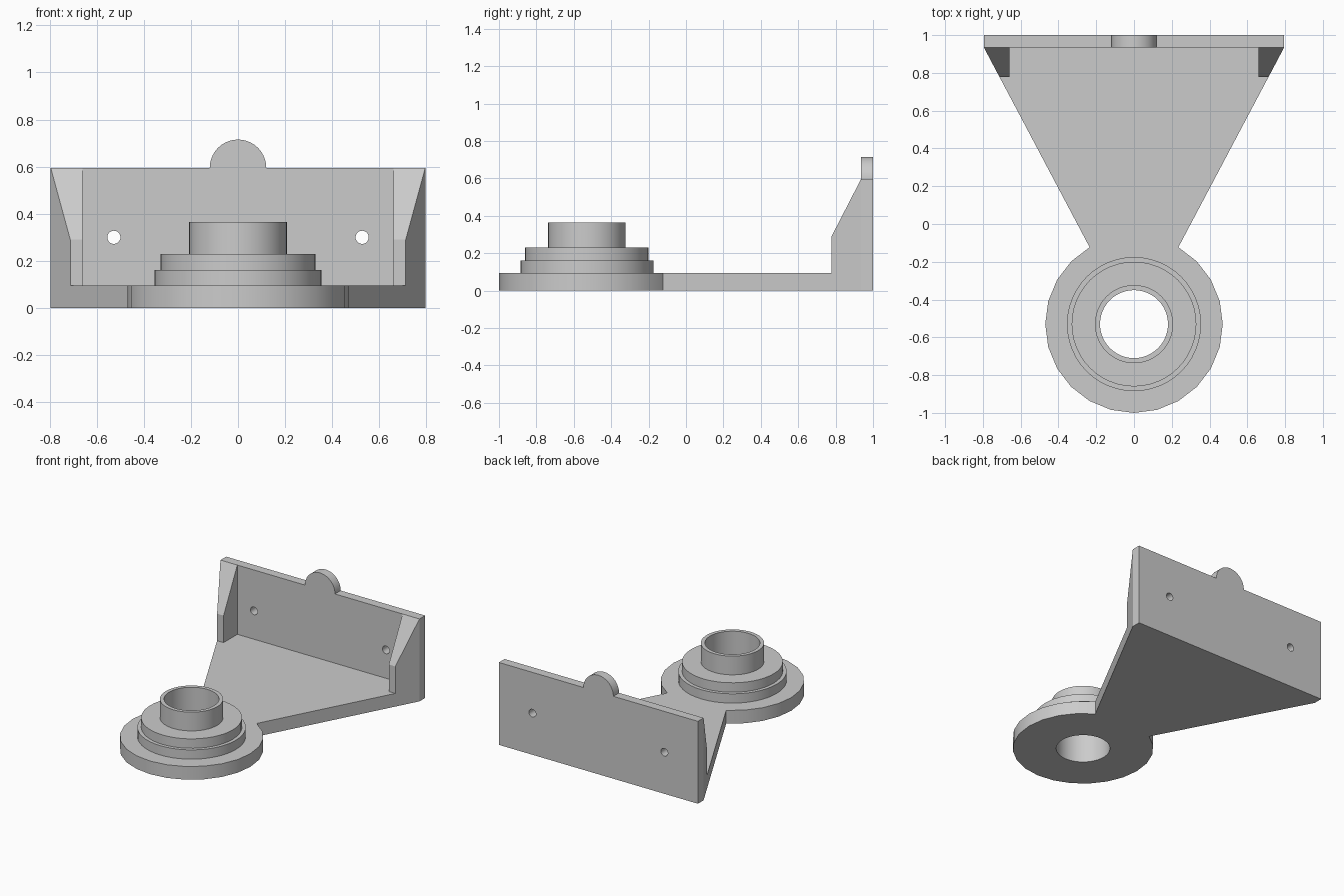
import bpy, bmesh, math
from mathutils import Vector

if "Cube" in bpy.data.objects:
    bpy.data.objects.remove(bpy.data.objects["Cube"], do_unlink=True)

grey = bpy.data.materials.new("light grey")
grey.use_nodes = True
grey.diffuse_color = (0.6, 0.6, 0.6, 1)
grey.node_tree.nodes["Principled BSDF"].inputs["Base Color"].default_value = grey.diffuse_color

BASE, WALL_TOP = 0.095, 0.595      # heights
HALF, WALL_Y = 0.795, 0.935        # wall half width and front face
HUB_Y, DISC_R, BORE = -0.53, 0.47, 0.18


def finish(name, bm):
    bmesh.ops.recalc_face_normals(bm, faces=bm.faces)
    mesh = bpy.data.meshes.new(name)
    bm.to_mesh(mesh)
    bm.free()
    mesh.materials.append(grey)
    obj = bpy.data.objects.new(name, mesh)
    bpy.context.collection.objects.link(obj)
    return obj


def prism(name, outline, push, top=None):
    """Extrude an outline; top(v) may adjust the far vertices."""
    bm = bmesh.new()
    face = bm.faces.new([bm.verts.new(p) for p in outline])
    out = bmesh.ops.extrude_face_region(bm, geom=[face], use_keep_orig=True)
    far = [g for g in out["geom"] if isinstance(g, bmesh.types.BMVert)]
    bmesh.ops.translate(bm, verts=far, vec=Vector(push))
    for v in far if top else []:
        v.co.z = top(v.co)
    return finish(name, bm)


def arc(radius, start, end, steps):
    angles = [math.radians(start + (end - start) * i / steps) for i in range(steps + 1)]
    return [(radius * math.cos(a), radius * math.sin(a)) for a in angles]


def select_only(obj):
    bpy.ops.object.select_all(action='DESELECT')
    obj.select_set(True)
    bpy.context.view_layer.objects.active = obj


def cut(obj, cutter):
    cutter.hide_render = True
    mod = obj.modifiers.new("hole", 'BOOLEAN')
    mod.operation, mod.solver, mod.object = 'DIFFERENCE', 'EXACT', cutter
    select_only(obj)
    bpy.ops.object.modifier_apply(modifier=mod.name)
    bpy.data.objects.remove(cutter, do_unlink=True)


# Base plate: round foot joined to a flaring tongue, with a bore
outline = [(x, y + HUB_Y, 0) for x, y in arc(DISC_R, 120, 420, 20)]
outline += [(HALF, WALL_Y, 0), (-HALF, WALL_Y, 0)]
base = prism("base_plate", outline, (0, 0, BASE))
bore = [(x, y + HUB_Y, -0.1) for x, y in arc(BORE, 0, 360, 48)[:-1]]
cut(base, prism("bore_cutter", bore, (0, 0, 0.5)))

# Stepped hub: closed profile spun around the bore axis
profile = [(BORE, BASE), (0.355, BASE), (0.355, 0.162), (0.33, 0.162),
           (0.33, 0.23), (0.207, 0.23), (0.207, 0.365), (BORE, 0.365)]
bm = bmesh.new()
verts = [bm.verts.new((r, HUB_Y, z)) for r, z in profile]
edges = [bm.edges.new((verts[i - 1], verts[i])) for i in range(len(verts))]
bmesh.ops.spin(bm, geom=verts + edges, cent=(0, HUB_Y, 0), axis=(0, 0, 1),
               angle=math.tau, steps=48, use_merge=True)
bmesh.ops.remove_doubles(bm, verts=bm.verts, dist=0.0001)
hub = finish("stepped_hub", bm)

# Back wall with a rounded tab on top and two screw holes
outline = [(-HALF, WALL_Y, 0), (HALF, WALL_Y, 0), (HALF, WALL_Y, WALL_TOP)]
outline += [(x, WALL_Y, z + WALL_TOP) for x, z in arc(0.12, 0, 180, 20)]
outline += [(-HALF, WALL_Y, WALL_TOP)]
wall = prism("back_wall", outline, (0, 1 - WALL_Y, 0))
for side in (-1, 1):
    hole = [(x + side * 0.527, 0.8, z + 0.3) for x, z in arc(0.028, 0, 360, 24)[:-1]]
    cut(wall, prism("screw_cutter", hole, (0, 0.4, 0)))

# Corner gussets with sloping tops
GUSSET_Y, GUSSET_Z = 0.778, 0.29
slope = (WALL_TOP - GUSSET_Z) / (WALL_Y - GUSSET_Y)
parts = [base, hub, wall]
for side, name in ((-1, "right_gusset"), (1, "left_gusset")):
    corners = ((0.66, GUSSET_Y), (0.712, GUSSET_Y), (HALF, WALL_Y), (0.66, WALL_Y))
    parts.append(prism(name, [(side * x, y, BASE) for x, y in corners], (0, 0, 0.1),
                       lambda c: GUSSET_Z + slope * (c.y - GUSSET_Y)))

for obj in parts:
    select_only(obj)
    bpy.ops.object.shade_smooth_by_angle(angle=math.radians(25))
